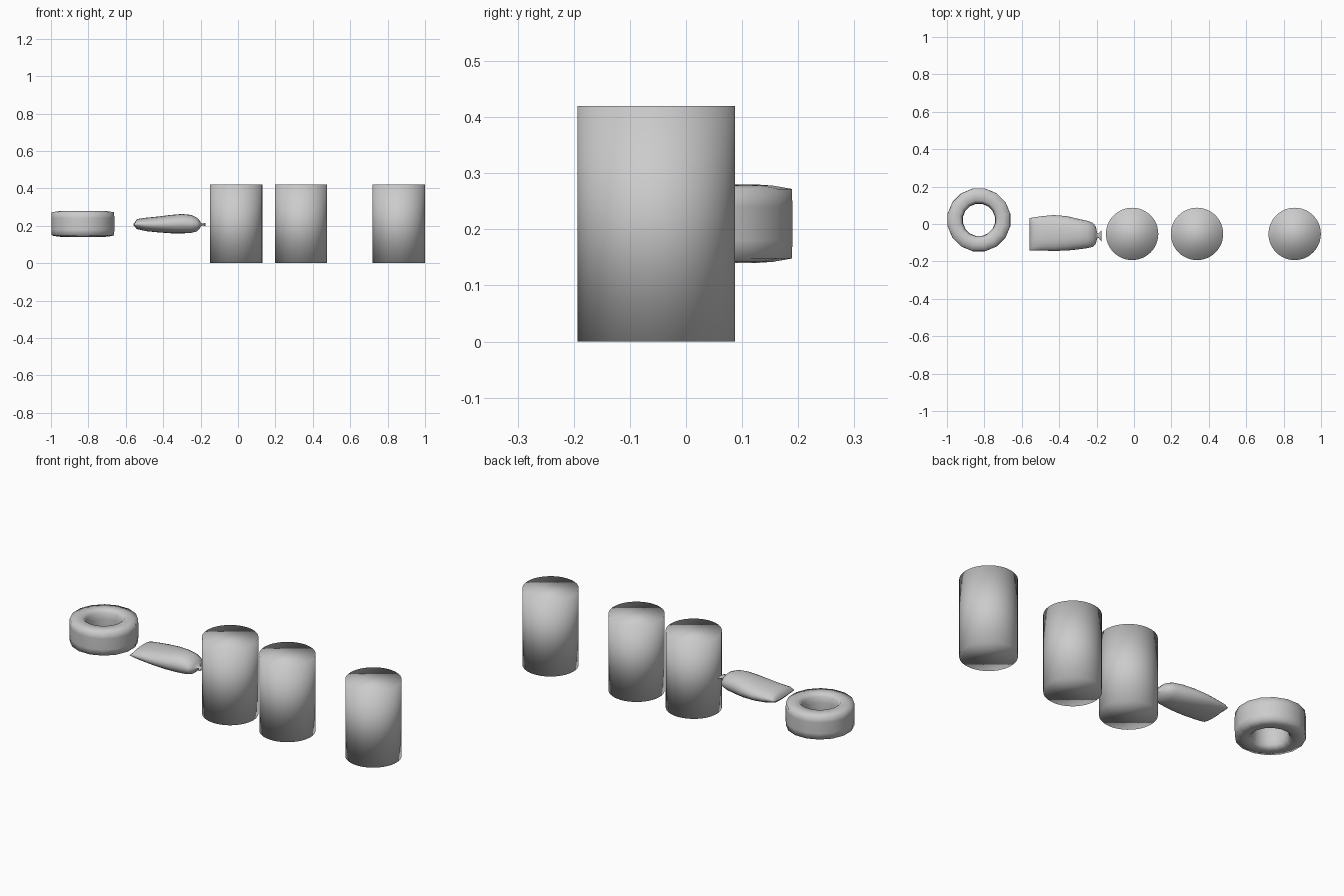
import bpy, bmesh
from math import cos, sin, pi, copysign

if "Cube" in bpy.data.objects:
    bpy.data.objects.remove(bpy.data.objects["Cube"], do_unlink=True)

grey = bpy.data.materials.new("mid grey")
grey.use_nodes = True
colour = (0.6, 0.6, 0.6, 1)
grey.diffuse_color = colour
grey.node_tree.nodes["Principled BSDF"].inputs["Base Color"].default_value = colour


def bridge(bm, a, b):
    n = len(a)
    for i in range(n):
        j = (i + 1) % n
        bm.faces.new((a[i], a[j], b[j], b[i]))


def finish(bm, name, location=(0, 0, 0)):
    bmesh.ops.recalc_face_normals(bm, faces=bm.faces)
    for face in bm.faces:
        face.smooth = True
    mesh = bpy.data.meshes.new(name)
    bm.to_mesh(mesh)
    bm.free()
    mesh.materials.append(grey)
    obj = bpy.data.objects.new(name, mesh)
    obj.location = location
    bpy.context.collection.objects.link(obj)
    return obj


# Three cans, smooth across the rims
for name, x in (("right_can", -0.01), ("middle_can", 0.337), ("left_can", 0.859)):
    bm = bmesh.new()
    bmesh.ops.create_cone(bm, cap_ends=True, segments=48,
                          radius1=0.14, radius2=0.14, depth=0.42)
    finish(bm, name, (x, -0.053, 0.21))

# Thick tape-like ring: half profile (radius, height) mirrored about its middle
half = [(0.171, 0.03), (0.17, 0.062), (0.135, 0.068), (0.105, 0.07), (0.09, 0.052), (0.087, 0.02)]
profile = half + [(r, -z) for r, z in reversed(half)]
bm = bmesh.new()
sides = 16
rings = []
for s in range(sides):
    a = 2 * pi * (s + 0.5) / sides
    rings.append([bm.verts.new((r * cos(a), r * sin(a), z)) for r, z in profile])
for s in range(sides):
    bridge(bm, rings[s], rings[(s + 1) % sides])
finish(bm, "ring", (-0.829, 0.022, 0.21))

# Tied bag: stations of x, y centre, half width, z centre, half height
stations = [
    (-0.558, -0.056, 0.087, 0.206, 0.004),
    (-0.54, -0.054, 0.089, 0.209, 0.027),
    (-0.49, -0.05, 0.092, 0.207, 0.036),
    (-0.43, -0.048, 0.096, 0.207, 0.042),
    (-0.36, -0.050, 0.092, 0.209, 0.049),
    (-0.30, -0.054, 0.082, 0.211, 0.052),
    (-0.25, -0.056, 0.073, 0.210, 0.048),
    (-0.22, -0.058, 0.064, 0.207, 0.037),
    (-0.204, -0.06, 0.045, 0.206, 0.020),
    (-0.197, -0.062, 0.015, 0.207, 0.008),
    (-0.190, -0.063, 0.010, 0.207, 0.006),
    (-0.173, -0.063, 0.032, 0.207, 0.008),
]
bm = bmesh.new()
steps = 24
loops = []
for x, yc, w, zc, h in stations:
    loop = []
    for i in range(steps):
        a = 2 * pi * i / steps
        y = copysign(abs(cos(a)) ** 0.85, cos(a))
        loop.append(bm.verts.new((x, yc + w * y, zc + h * sin(a))))
    loops.append(loop)
for a, b in zip(loops, loops[1:]):
    bridge(bm, a, b)
bm.faces.new(loops[0])
bm.faces.new(loops[-1])
finish(bm, "tied_bag")
